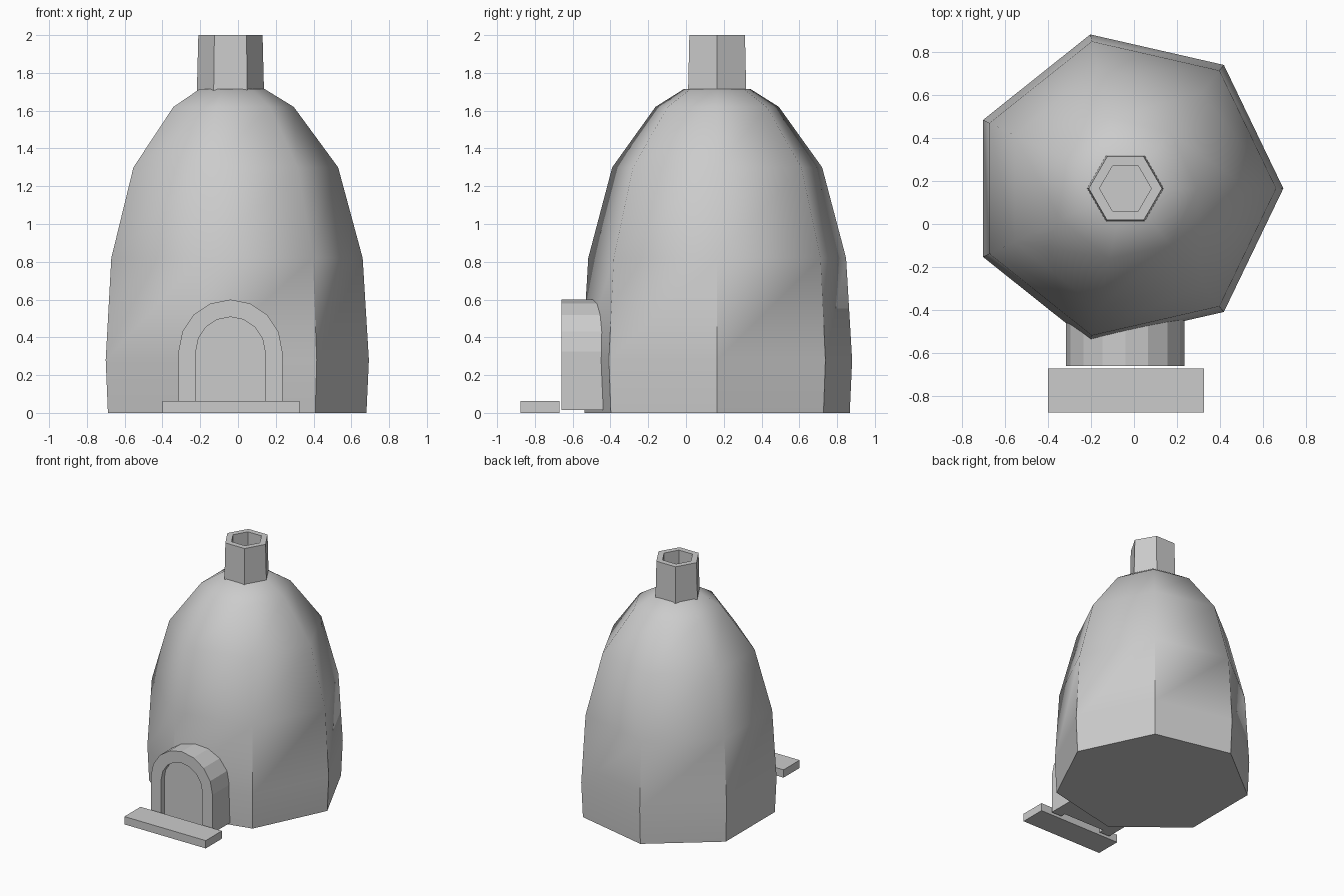
import bpy
import bmesh
from math import sin, cos, pi, radians

cube = bpy.data.objects.get("Cube")
if cube:
    bpy.data.objects.remove(cube, do_unlink=True)

# Shared centre line of the dome, chimney and door
CX, CY = -0.04, 0.165

clay = bpy.data.materials.new("plain grey")
clay.use_nodes = True
GREY = (0.6, 0.6, 0.6, 1)
clay.diffuse_color = GREY
clay.node_tree.nodes["Principled BSDF"].inputs["Base Color"].default_value = GREY


def finish(name, bm):
    """Turn a bmesh into a named object."""
    bmesh.ops.recalc_face_normals(bm, faces=bm.faces)
    mesh = bpy.data.meshes.new(name)
    bm.to_mesh(mesh)
    bm.free()
    mesh.materials.append(clay)
    obj = bpy.data.objects.new(name, mesh)
    bpy.context.collection.objects.link(obj)
    return obj


def lathe(name, sides, profile):
    """Stack polygon rings of (radius, height) and cap both ends."""
    bm = bmesh.new()
    rings = []
    for r, z in profile:
        angles = [2 * pi * i / sides for i in range(sides)]
        rings.append([bm.verts.new((CX + r * cos(a), CY + r * sin(a), z)) for a in angles])
    for low, high in zip(rings, rings[1:]):
        for i in range(sides):
            j = (i + 1) % sides
            bm.faces.new((low[i], low[j], high[j], high[i]))
    bm.faces.new(rings[0])
    bm.faces.new(rings[-1])
    return finish(name, bm)


def extrude(name, outline, front, back):
    """Extrude an (x, z) outline along y."""
    bm = bmesh.new()
    a = [bm.verts.new((x, front, z)) for x, z in outline]
    b = [bm.verts.new((x, back, z)) for x, z in outline]
    bm.faces.new(a)
    bm.faces.new(b)
    for i in range(len(a)):
        j = (i + 1) % len(a)
        bm.faces.new((a[i], a[j], b[j], b[i]))
    return finish(name, bm)


def arch(radius, bottom=0.015, spring=0.325, segments=8):
    """Round-topped doorway outline, from the lower right to the lower left."""
    curve = [(CX + radius * cos(pi * i / segments), spring + radius * sin(pi * i / segments))
             for i in range(segments + 1)]
    return [(CX + radius, bottom)] + curve + [(CX - radius, bottom)]


# Seven-sided domed body, smooth above and creased near the ground
dome = lathe("dome_body", 7, [(0.72, 0), (0.733, 0.28), (0.70, 0.82),
                              (0.57, 1.3), (0.335, 1.62), (0.18, 1.715)])
bpy.ops.object.select_all(action="DESELECT")
dome.select_set(True)
bpy.context.view_layer.objects.active = dome
bpy.ops.object.shade_smooth_by_angle(angle=radians(50.4))

# Hollow six-sided chimney
lathe("chimney", 6, [(0.178, 1.69), (0.17, 2.0), (0.12, 2.0), (0.12, 1.72)])

# Arched door surround, recessed door and front step
extrude("door_frame", arch(0.275) + arch(0.183)[::-1], -0.66, -0.42)
extrude("door_panel", arch(0.183), -0.62, -0.42)
extrude("front_step", [(-0.4, 0), (0.325, 0), (0.325, 0.063), (-0.4, 0.063)], -0.875, -0.67)
